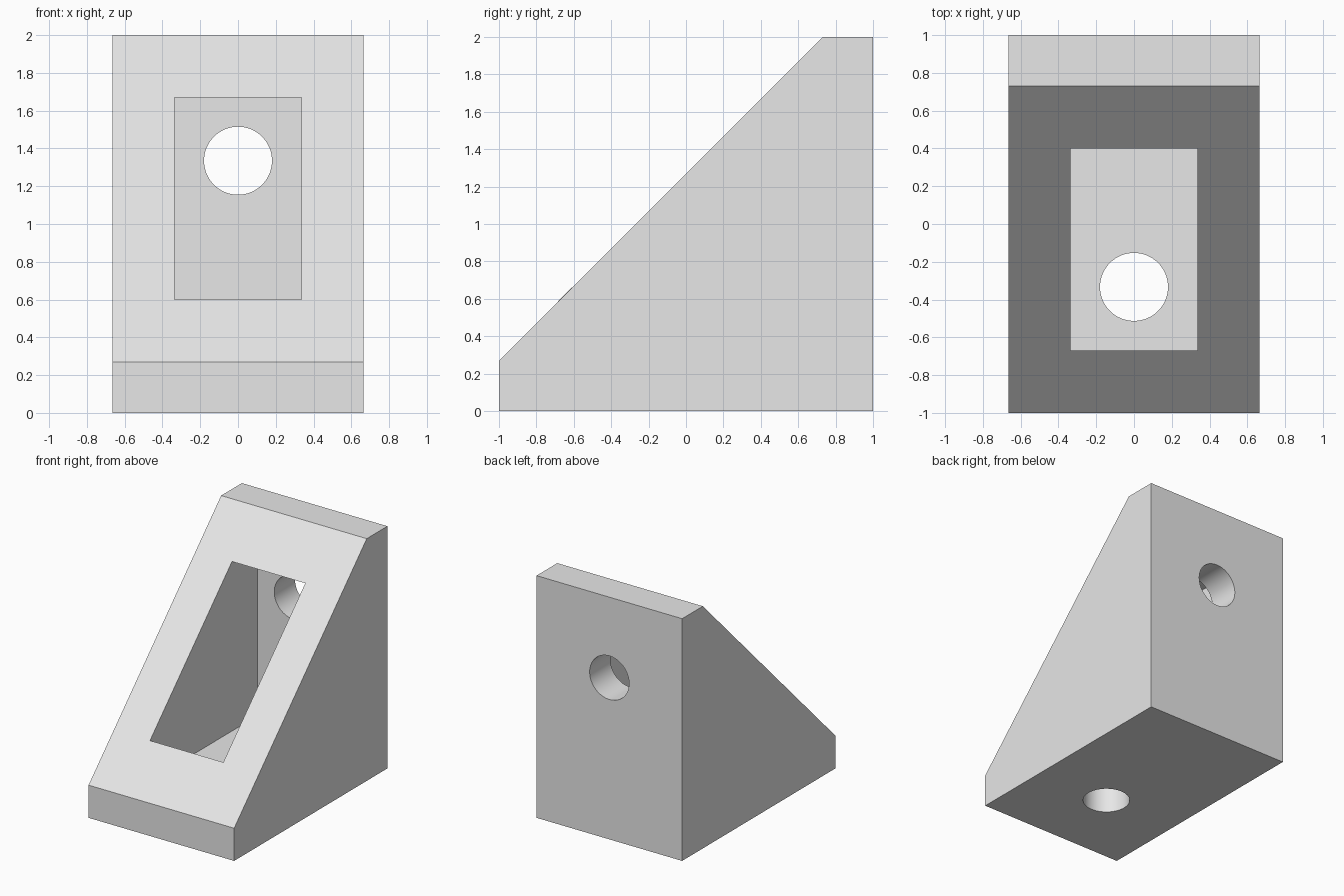
import bpy
import bmesh
from math import pi, radians
from mathutils import Matrix, Vector

cube = bpy.data.objects.get("Cube")
if cube:
    bpy.data.objects.remove(cube, do_unlink=True)

grey = bpy.data.materials.new("light_grey")
grey.use_nodes = True
colour = (0.8, 0.8, 0.8, 1)
grey.diffuse_color = colour
grey.node_tree.nodes["Principled BSDF"].inputs["Base Color"].default_value = colour


def finish(name, bm):
    bmesh.ops.recalc_face_normals(bm, faces=bm.faces)
    mesh = bpy.data.meshes.new(name)
    bm.to_mesh(mesh)
    bm.free()
    mesh.materials.append(grey)
    obj = bpy.data.objects.new(name, mesh)
    bpy.context.collection.objects.link(obj)
    return obj


def prism(name, profile, half_width):
    """Extrude a (y, z) side profile across x."""
    bm = bmesh.new()
    face = bm.faces.new([bm.verts.new((-half_width, y, z)) for y, z in profile])
    new = bmesh.ops.extrude_face_region(bm, geom=[face])["geom"]
    verts = [v for v in new if isinstance(v, bmesh.types.BMVert)]
    bmesh.ops.translate(bm, verts=verts, vec=(2 * half_width, 0, 0))
    return finish(name, bm)


def drill(name, centre, turn):
    """Cylinder for a screw hole, upright unless turned about x."""
    bm = bmesh.new()
    matrix = Matrix.Translation(Vector(centre)) @ Matrix.Rotation(turn, 4, "X")
    bmesh.ops.create_cone(bm, cap_ends=True, segments=64, radius1=0.18,
                          radius2=0.18, depth=0.5, matrix=matrix)
    return finish(name, bm)


# Wedge body with blunt front and top edges
wall = 0.27
bracket = prism("corner_bracket",
                [(-1, 0), (1, 0), (1, 2), (1 - wall, 2), (-1, wall)], 0.665)

# Pocket open through the slope, and one screw hole in each outer wall
pocket = prism("pocket_cutter",
               [(-0.67, wall), (1 - wall, wall), (1 - wall, 1.67),
                (0.33, 1.67), (-0.67, 0.67)], 0.335)
# Extend the pocket outward beyond the slope
for v in pocket.data.vertices:
    if abs(v.co.y - 0.33) < 0.01:
        v.co.y = -0.67
    elif abs(v.co.z - 0.67) < 0.01:
        v.co.z = 1.2
floor_hole = drill("floor_hole_cutter", (0, -0.333, 0.1), 0)
back_hole = drill("back_hole_cutter", (0, 0.9, 1.335), pi / 2)

cutters = [pocket, floor_hole, back_hole]
for cutter in cutters:
    cutter.hide_render = True
    mod = bracket.modifiers.new(cutter.name, "BOOLEAN")
    mod.operation = "DIFFERENCE"
    mod.solver = "EXACT"
    mod.object = cutter

# Bake the cuts, then drop the cutters
graph = bpy.context.evaluated_depsgraph_get()
baked = bpy.data.meshes.new_from_object(bracket.evaluated_get(graph))
bracket.modifiers.clear()
bracket.data = baked
for cutter in cutters:
    bpy.data.objects.remove(cutter, do_unlink=True)

# Smooth hole walls, sharp edges everywhere else
bpy.ops.object.select_all(action="DESELECT")
bracket.select_set(True)
bpy.context.view_layer.objects.active = bracket
bpy.ops.object.shade_smooth_by_angle(angle=radians(30))
